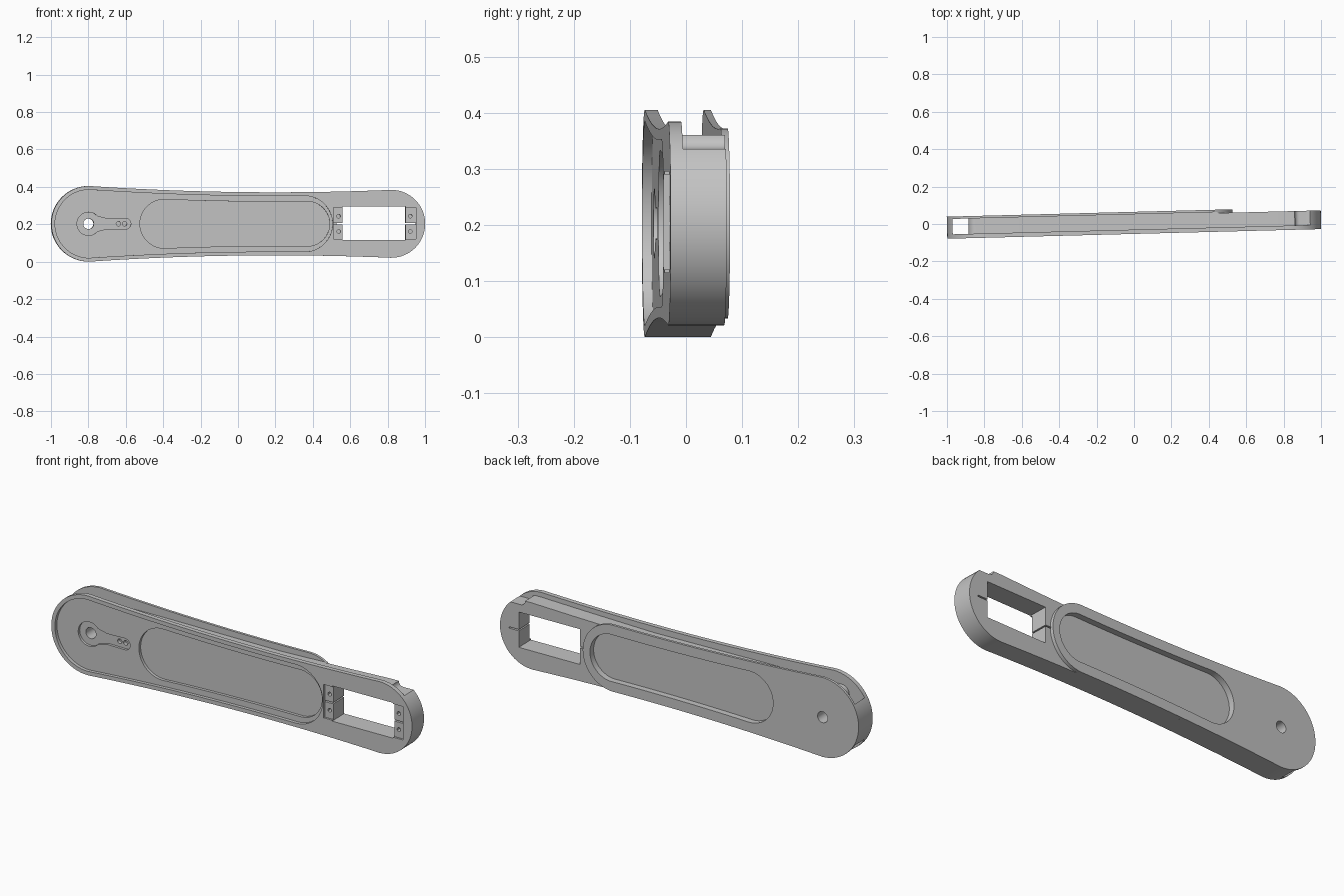
import bpy, bmesh
from math import sin, cos, pi, radians

cube = bpy.data.objects.get("Cube")
if cube:
    bpy.data.objects.remove(cube, do_unlink=True)

MID = 0.2025                    # height of the centre line
FRONT, BACK, PLATE = -0.053, 0.047, 0.065
LEFT, RIGHT = -0.7975, 0.8184   # centres of the round ends

grey = bpy.data.materials.new("light_grey")
grey.use_nodes = True
grey.diffuse_color = (0.55, 0.55, 0.55, 1)
grey.node_tree.nodes["Principled BSDF"].inputs["Base Color"].default_value = grey.diffuse_color


def half_height(x):
    return 0.1685 + 0.034 * (x - 0.2) ** 2


def arc(cx, r, start, end, n=32, cz=MID):
    angles = [radians(start + (end - start) * i / n) for i in range(n + 1)]
    return [(cx + r * cos(a), cz + r * sin(a)) for a in angles]


def waisted(x0, x1, inset=0.0, n=30):
    """Round-ended outline following the concave waist."""
    xs = [x0 + (x1 - x0) * i / n for i in range(1, n)]
    top = [(x, MID + half_height(x) - inset) for x in xs]
    bottom = [(x, MID - half_height(x) + inset) for x in xs]
    return (arc(x1, half_height(x1) - inset, -90, 90) + top[::-1]
            + arc(x0, half_height(x0) - inset, 90, 270) + bottom)


def rect(x0, x1, z0, z1):
    return [(x0, z0), (x1, z0), (x1, z1), (x0, z1)]


def prism(name, outline, y0, y1):
    bm = bmesh.new()
    face = bm.faces.new([bm.verts.new((x, y0, z)) for x, z in outline])
    new = bmesh.ops.extrude_face_region(bm, geom=[face])["geom"]
    for v in new:
        if isinstance(v, bmesh.types.BMVert):
            v.co.y = y1
    bmesh.ops.recalc_face_normals(bm, faces=bm.faces)
    mesh = bpy.data.meshes.new(name)
    bm.to_mesh(mesh)
    bm.free()
    mesh.materials.append(grey)
    ob = bpy.data.objects.new(name, mesh)
    bpy.context.collection.objects.link(ob)
    return ob


# Main solids
body = prism("arm_body", waisted(LEFT, RIGHT), FRONT, BACK)
plate = prism("back_plate", waisted(LEFT, 0.36), BACK, PLATE)

cutters = []


def cut(outline, y0, y1):
    ob = prism("cutter", outline, y0, y1)
    ob.hide_render = True
    cutters.append(ob)


# Front tray, front pocket and back pocket
cut(waisted(LEFT, 0.355, 0.02), -0.1, -0.036)
cut(waisted(-0.395, 0.37, 0.05), -0.1, -0.021)
cut(waisted(-0.395, 0.37, 0.05), 0.034, 0.1)

# Horn-shaped recess with shaft hole and two screw holes
cut(arc(-0.8, 0.062, 40, 320) + [(-0.70, MID - 0.027)]
    + arc(-0.603, 0.029, -90, 90) + [(-0.70, MID + 0.027)], -0.1, -0.023)
cut(arc(-0.8, 0.028, 0, 348, 29), -0.1, 0.1)
for x in (-0.64, -0.607):
    cut(arc(x, 0.012, 0, 337.5, 15), -0.1, -0.005)

# Cable groove along the top edge, rounded into a cross channel at the left
# end and stepping down to a flat outlet at the right end
floor = (arc(-0.845, 0.04, 180, 90, 8, 0.305)
         + [(-0.4, 0.345), (0.2, 0.34), (0.6, 0.352), (0.82, 0.36)]
         + arc(0.885, 0.025, 180, 270, 6, 0.36) + [(1.05, 0.335)])
cut(floor + [(1.05, 0.5), (-0.885, 0.5)], -0.03, 0.052)
cut(rect(-0.97, -0.885, -0.1, 0.5), -0.03, 0.052)

# Motor window with mounting seats, screw holes and cable slits
cut(rect(0.557, 0.895, 0.115, 0.295), -0.1, 0.1)
for x0, x1, hole in ((0.51, 0.57, 0.537), (0.88, 0.95, 0.92)):
    cut(rect(x0, x1, 0.12, 0.29), -0.1, FRONT + 0.01)
    cut(rect(x0, x1, 0.199, 0.206), -0.1, 0.05)
    for side in (-1, 1):
        cut(arc(hole, 0.01, 0, 330, 11, MID + side * 0.041), -0.1, -0.015)

# Carve both parts, then give them the slight sideways tilt
for ob in (body, plate):
    bpy.context.view_layer.objects.active = ob
    for c in cutters:
        mod = ob.modifiers.new("carve", "BOOLEAN")
        mod.operation = "DIFFERENCE"
        mod.solver = "EXACT"
        mod.object = c
        bpy.ops.object.modifier_apply(modifier=mod.name)
    ob.rotation_euler.z = 0.0258

for c in cutters:
    bpy.data.objects.remove(c, do_unlink=True)

bpy.ops.object.select_all(action="DESELECT")
for ob in (body, plate):
    ob.select_set(True)
bpy.ops.object.shade_smooth_by_angle(angle=radians(30))
